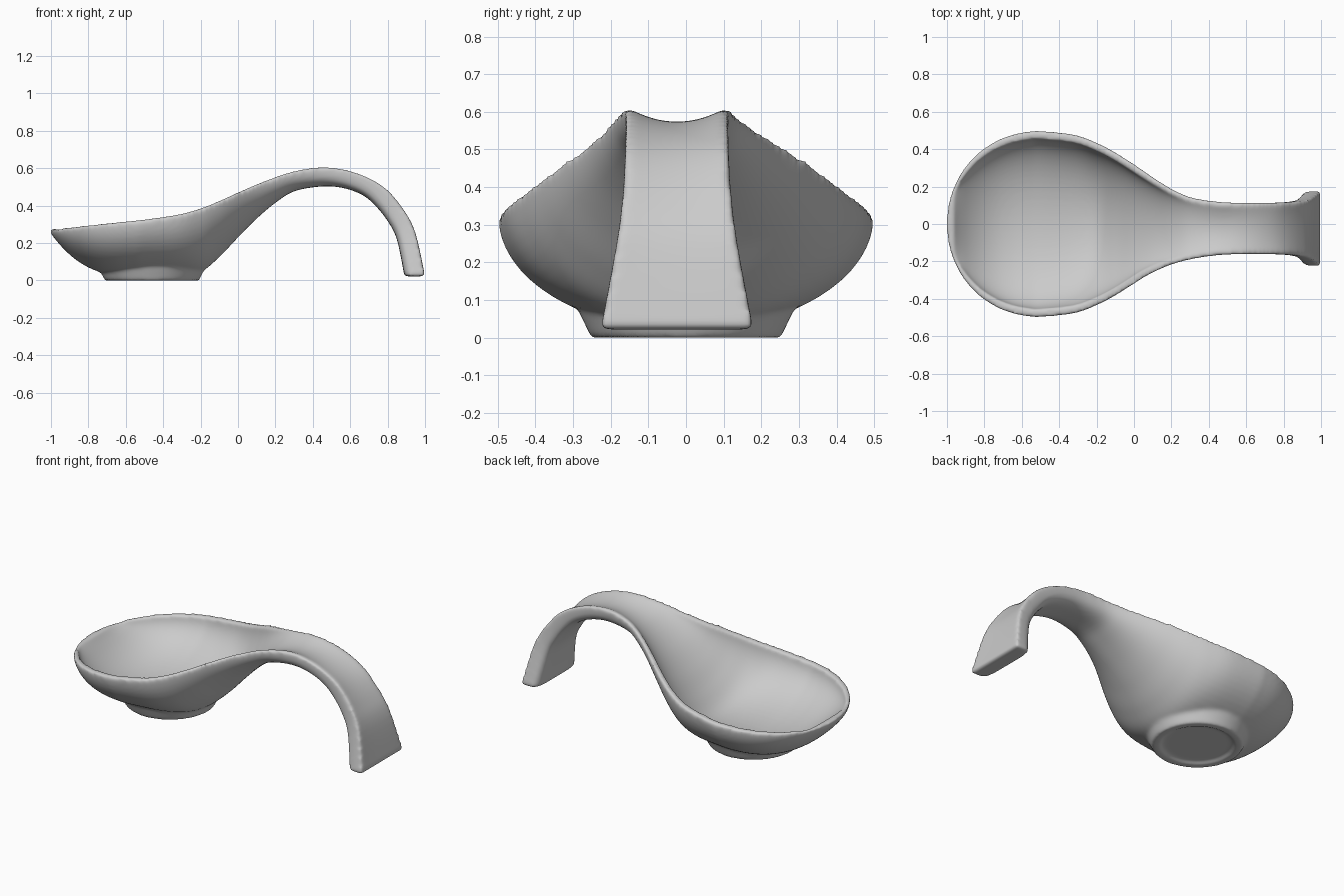
import bpy, bmesh, math
from mathutils import Vector

if "Cube" in bpy.data.objects:
    bpy.data.objects.remove(bpy.data.objects["Cube"])

RIM, N, STEPS = .045, 32, 6

# Bowl front by rule: elliptical plan, cubic underside
S = []
for i in range(9):
    u = math.cos(math.pi / 2 * (i + .25) / 9)
    S.append((-.5 - .503 * u, .325 - .052 * u, -.5 - .503 * u,
              .02 + .235 * u ** 3, .498 * math.sqrt(1 - u ** 2.1)))

# Bowl back, neck and hook: top x, top z, bottom x, bottom z, half width
S += [
    (-.50, .325, -.50, .020, .498),
    (-.32, .352, -.32, .022, .478),
    (-.20, .385, -.20, .045, .435),
    (-.10, .425, -.10, .125, .383),
    (.00, .470, .00, .230, .320),
    (.11, .518, .11, .340, .250),
    (.22, .560, .22, .430, .195),
    (.32, .589, .31, .480, .163),
    (.45, .606, .45, .503, .143),
    (.58, .590, .56, .495, .137),
    (.70, .547, .66, .460, .137),
    (.80, .482, .73, .405, .139),
    (.89, .372, .80, .318, .146),
    (.95, .250, .85, .218, .162),
    (1.0, .022, .89, .022, .203),
]


def catmull(a, b, c, d, t):
    return [.5 * (2 * q + (r - p) * t + (2 * p - 5 * q + 4 * r - s) * t * t
                  + (3 * q - p - 3 * r + s) * t ** 3) for p, q, r, s in zip(a, b, c, d)]


def section(xt, zt, xb, zb, w):
    """Closed loop: outer shell below, hollow above."""
    f = min(1, max(0, xt / .35))
    top = Vector((xt, -.024 * f * f * (3 - 2 * f), zt))
    down = Vector((xb - xt, 0, zb - zt))
    n = 2 + 4 * max(0, xt) ** 1.5                    # squarer towards the hook end
    k = max(0, 1 - .07 / down.length) * max(0, min(1, (1 - xt) / .5))
    wi = w - RIM * min(1, w / .3)
    pts = []
    for i in range(N + 1):
        a = math.pi * (i / N - .5)
        s, c = math.sin(a), max(0, math.cos(a))
        y = math.copysign(abs(s) ** (2 / n), s) * w
        pts.append(top + down * c ** (2 / n) + Vector((0, y, 0)))
    for i in range(N + 1):
        a = math.pi * (.5 - i / N)
        c = max(0, math.cos(a))
        pts.append(top + down * k * c ** min(2, n - 1) + Vector((0, wi * math.sin(a), 0)))
    return pts


bm = bmesh.new()

# Bowl and handle: one loft from the bowl tip to the handle end
loops = []
for i in range(len(S) - 1):
    a, d = S[max(i - 1, 0)], S[min(i + 2, len(S) - 1)]
    for j in range(STEPS):
        loops.append(section(*catmull(a, S[i], S[i + 1], d, j / STEPS)))
loops.append(section(*S[-1]))
rings = [[bm.verts.new(p) for p in loop] for loop in loops]
for r, q in zip(rings, rings[1:]):
    for i in range(len(r)):
        j = (i + 1) % len(r)
        bm.faces.new((r[i], r[j], q[j], q[i]))
bm.faces.new(rings[0])
bm.faces.new(rings[-1][::-1])

# Foot: turned ring with a shallow recess underneath
profile = [(.001, .05), (.001, .014), (.195, .014), (.21, 0), (.252, 0), (.285, .07), (.2, .06)]
M = 64
foot = [[bm.verts.new((-.46 + r * math.cos(2 * math.pi * i / M),
                       r * math.sin(2 * math.pi * i / M), z)) for r, z in profile]
        for i in range(M)]
for i in range(M):
    p, q = foot[i], foot[(i + 1) % M]
    for j in range(len(profile)):
        k = (j + 1) % len(profile)
        bm.faces.new((p[j], p[k], q[k], q[j]))
bmesh.ops.recalc_face_normals(bm, faces=bm.faces)

mesh = bpy.data.meshes.new("spoon_rest")
bm.to_mesh(mesh)
bm.free()
obj = bpy.data.objects.new("spoon_rest", mesh)
bpy.context.collection.objects.link(obj)

# Fuse the parts and soften all edges like glazed ceramic
remesh = obj.modifiers.new("fuse", 'REMESH')
remesh.mode = 'VOXEL'
remesh.voxel_size = .01
remesh.use_smooth_shade = True
soften = obj.modifiers.new("soften", 'SMOOTH')
soften.factor = .5
soften.iterations = 10

# Pale grey ceramic
mat = bpy.data.materials.new("pale_grey_ceramic")
mat.diffuse_color = (.6, .6, .6, 1)
mat.use_nodes = True
mat.node_tree.nodes["Principled BSDF"].inputs["Base Color"].default_value = mat.diffuse_color
mesh.materials.append(mat)
